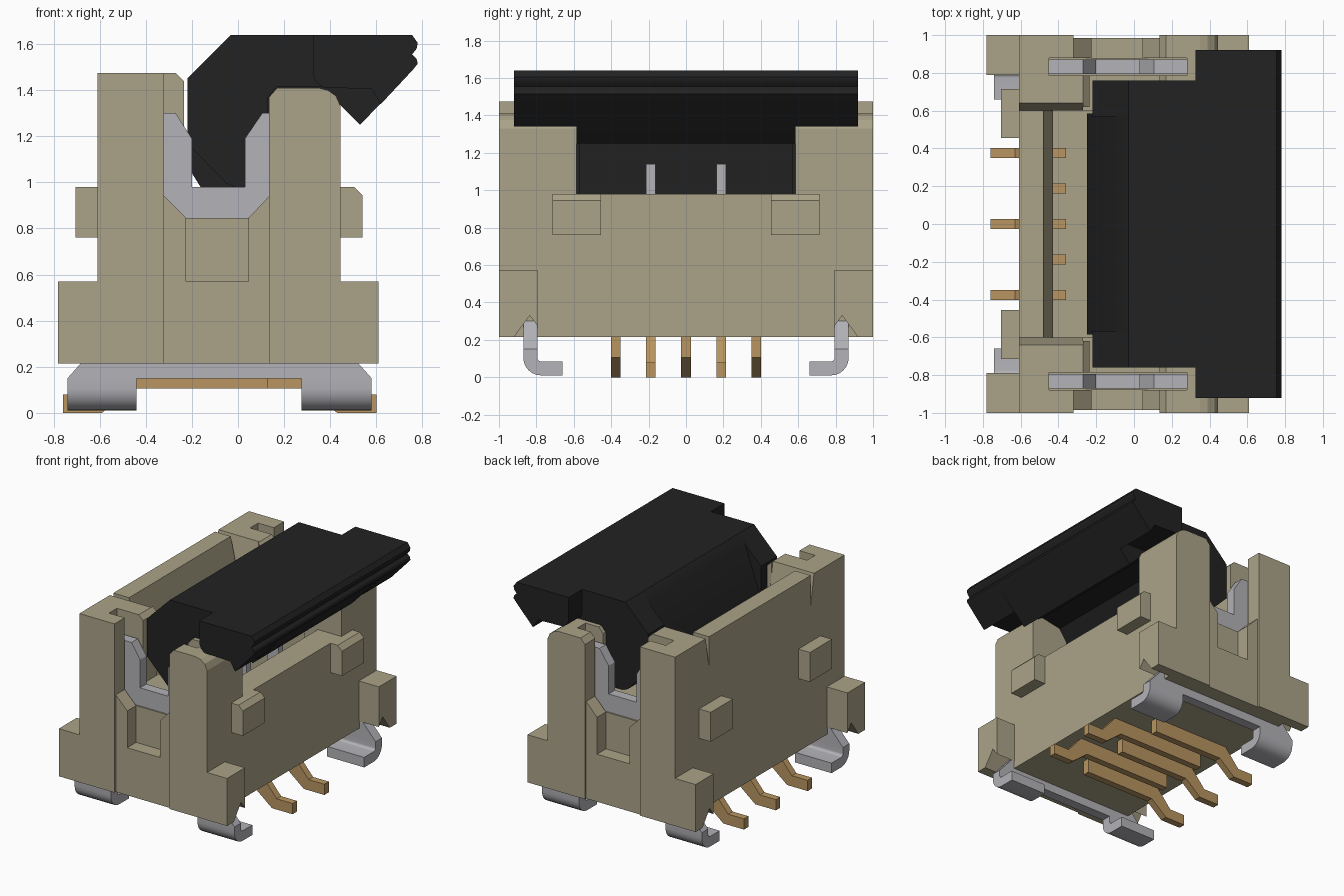
import bpy, bmesh, math


def material(name, rgb):
    m = bpy.data.materials.new(name)
    m.diffuse_color = (*rgb, 1)
    return m


TAN = material("tan plastic", (0.41, 0.37, 0.25))
BLACK = material("black plastic", (0.016, 0.016, 0.016))
STEEL = material("grey metal", (0.45, 0.45, 0.48))
GOLD = material("gold metal", (0.48, 0.30, 0.12))


def prism(bm, pts, a, b, axis="y"):
    """Extrude a profile: (x, z) along y, or (y, z) along x."""
    def place(p, t):
        return (p[0], t, p[1]) if axis == "y" else (t, p[0], p[1])
    lo = [bm.verts.new(place(p, a)) for p in pts]
    hi = [bm.verts.new(place(p, b)) for p in pts]
    n = len(pts)
    bm.faces.new(lo)
    bm.faces.new(hi[::-1])
    for i in range(n):
        j = (i + 1) % n
        bm.faces.new((lo[i], hi[i], hi[j], lo[j]))


def box(bm, x0, x1, y0, y1, z0, z1):
    prism(bm, [(x0, z0), (x1, z0), (x1, z1), (x0, z1)], y0, y1)


def mirror_y(bm):
    geom = bm.verts[:] + bm.edges[:] + bm.faces[:]
    new = bmesh.ops.duplicate(bm, geom=geom)["geom"]
    for v in new:
        if isinstance(v, bmesh.types.BMVert):
            v.co.y = -v.co.y


def finish(bm, name, mat, smooth=False):
    bmesh.ops.recalc_face_normals(bm, faces=bm.faces[:])
    me = bpy.data.meshes.new(name)
    bm.to_mesh(me)
    bm.free()
    me.materials.append(mat)
    ob = bpy.data.objects.new(name, me)
    bpy.context.collection.objects.link(ob)
    if smooth:
        bpy.ops.object.select_all(action="DESELECT")
        ob.select_set(True)
        bpy.context.view_layer.objects.active = ob
        bpy.ops.object.shade_smooth_by_angle(angle=math.radians(30))


BASE, TOP = 0.215, 1.475
ROUND = [(0.445, 1.33), (0.425, 1.375), (0.39, 1.4), (0.35, 1.41)]

# Housing ends (built at +y, then mirrored)
bm = bmesh.new()
post = [(0.135, BASE), (0.445, BASE)] + ROUND + [(0.17, 1.41), (0.135, 1.37)]
prism(bm, post, 0.585, 0.785)
prism(bm, post, 0.88, 1.0)
prism(bm, [(0.28, BASE), (0.445, BASE)] + ROUND + [(0.28, 1.41)], 0.785, 0.88)
# rear wall ends, with the sloped side of the cable opening
prism(bm, [(0.6, BASE), (0.785, BASE), (0.785, TOP), (0.64, TOP), (0.6, 1.25)],
      -0.61, -0.27, "x")
prism(bm, [(-0.27, BASE), (-0.235, BASE), (-0.235, 1.44), (-0.27, TOP)], 0.62, 0.785)
box(bm, -0.61, -0.45, 0.785, 0.88, BASE, TOP)
box(bm, -0.61, -0.32, 0.88, 1.0, BASE, TOP)
# low inner end wall and the floor of the bracket slot
box(bm, -0.27, 0.2, 0.6, 0.785, BASE, 0.97)
box(bm, -0.45, 0.28, 0.785, 0.88, BASE, 0.845)
# notched outer panel
prism(bm, [(-0.32, BASE), (0.135, BASE), (0.135, 0.94), (0.045, 0.845), (0.045, 0.57),
           (-0.225, 0.57), (-0.225, 0.845), (-0.32, 0.94)], 0.88, 0.985)
# corner flanges, notched underneath
flange = [(0.79, 0.57), (0.79, 0.27), (0.835, 0.33), (0.92, BASE), (1.0, BASE), (1.0, 0.57)]
prism(bm, flange, -0.78, -0.61, "x")
prism(bm, flange, 0.445, 0.61, "x")
# side bumps
box(bm, -0.705, -0.61, 0.455, 0.715, 0.76, 0.98)
prism(bm, [(0.445, 0.76), (0.54, 0.76), (0.54, 0.945), (0.505, 0.98), (0.445, 0.98)],
      0.455, 0.715)
mirror_y(bm)
finish(bm, "housing_ends", TAN)

# Housing middle: trough with a high rear wall and a low front wall
bm = bmesh.new()
prism(bm, [(-0.61, BASE), (0.445, BASE), (0.445, 0.98), (0.25, 0.98), (0.25, 0.45),
           (-0.43, 0.45), (-0.43, 1.25), (-0.48, TOP), (-0.61, TOP)], -0.6, 0.6)
finish(bm, "housing_middle", TAN)

# Flip lever
TIP = [(0.76, 1.49), (0.78, 1.515), (0.775, 1.535), (0.755, 1.555), (0.775, 1.58),
       (0.78, 1.605), (0.755, 1.64)]
bm = bmesh.new()
prism(bm, [(0.325, 1.64), (0.325, 1.47), (0.337, 1.435), (0.37, 1.412), (0.58, 1.405),
           (0.62, 1.34)] + TIP, 0.585, 0.92)                       # wing
prism(bm, [(-0.22, 1.45), (-0.03, 1.64), (0.4, 1.64), (0.4, 1.415), (0.17, 1.415),
           (0.13, 1.37), (0.13, 0.98), (-0.01, 0.98), (-0.05, 0.995), (-0.22, 1.17)],
      0.57, 0.76)                                                  # pivot arm
mirror_y(bm)
prism(bm, [(-0.25, 1.12), (-0.09, 1.58), (-0.03, 1.64)] + TIP[::-1] +
      [(0.53, 1.25), (0.44, 1.34), (0.36, 1.39), (0.2, 1.36), (0.12, 1.25),
       (0.1, 0.96), (-0.15, 0.96)], -0.585, 0.585)                 # middle
finish(bm, "flip_lever", BLACK, True)

# Metal end brackets
bm = bmesh.new()
prism(bm, [(-0.45, 0.84), (-0.45, 1.3), (-0.27, 1.3), (-0.2, 1.19), (-0.2, 0.98),
           (0.03, 0.98), (0.03, 1.19), (0.105, 1.3), (0.28, 1.3), (0.28, 0.84)],
      0.795, 0.87)
prism(bm, [(-0.74, 0.15), (-0.58, 0.33), (0.42, 0.33), (0.58, 0.15)], 0.795, 0.87)


def arc(r):
    return [(0.775 + r * math.cos(t), 0.105 - r * math.sin(t))
            for t in (math.radians(15 * i) for i in range(7))]


foot = [(0.87, 0.15)] + arc(0.095) + [(0.66, 0.01), (0.66, 0.085)] + arc(0.02)[::-1] + [(0.795, 0.15)]
prism(bm, foot, -0.74, -0.44, "x")
prism(bm, foot, 0.275, 0.58, "x")
mirror_y(bm)
finish(bm, "end_brackets", STEEL, True)

# Gold pins, alternating rear and front exits
bm = bmesh.new()
rear = [(-0.76, 0), (-0.59, 0), (-0.46, 0.105), (0.13, 0.105), (0.13, 0.22),
        (-0.51, 0.22), (-0.63, 0.08), (-0.76, 0.08)]
front = [(0.6, 0), (0.43, 0), (0.3, 0.105), (-0.44, 0.105), (-0.44, 0.22),
         (0.35, 0.22), (0.47, 0.08), (0.6, 0.08)]
for i in range(-2, 3):
    y = i * 0.188
    prism(bm, front if i % 2 else rear, y - 0.026, y + 0.026)
    box(bm, -0.44, -0.36, y - 0.026, y + 0.026, 0.44, 1.0)         # inner contact
finish(bm, "pins", GOLD)

# Grey contact tips behind the low front wall
bm = bmesh.new()
box(bm, 0.13, 0.22, 0.162, 0.214, 0.44, 1.14)
mirror_y(bm)
finish(bm, "contact_tips", STEEL)
